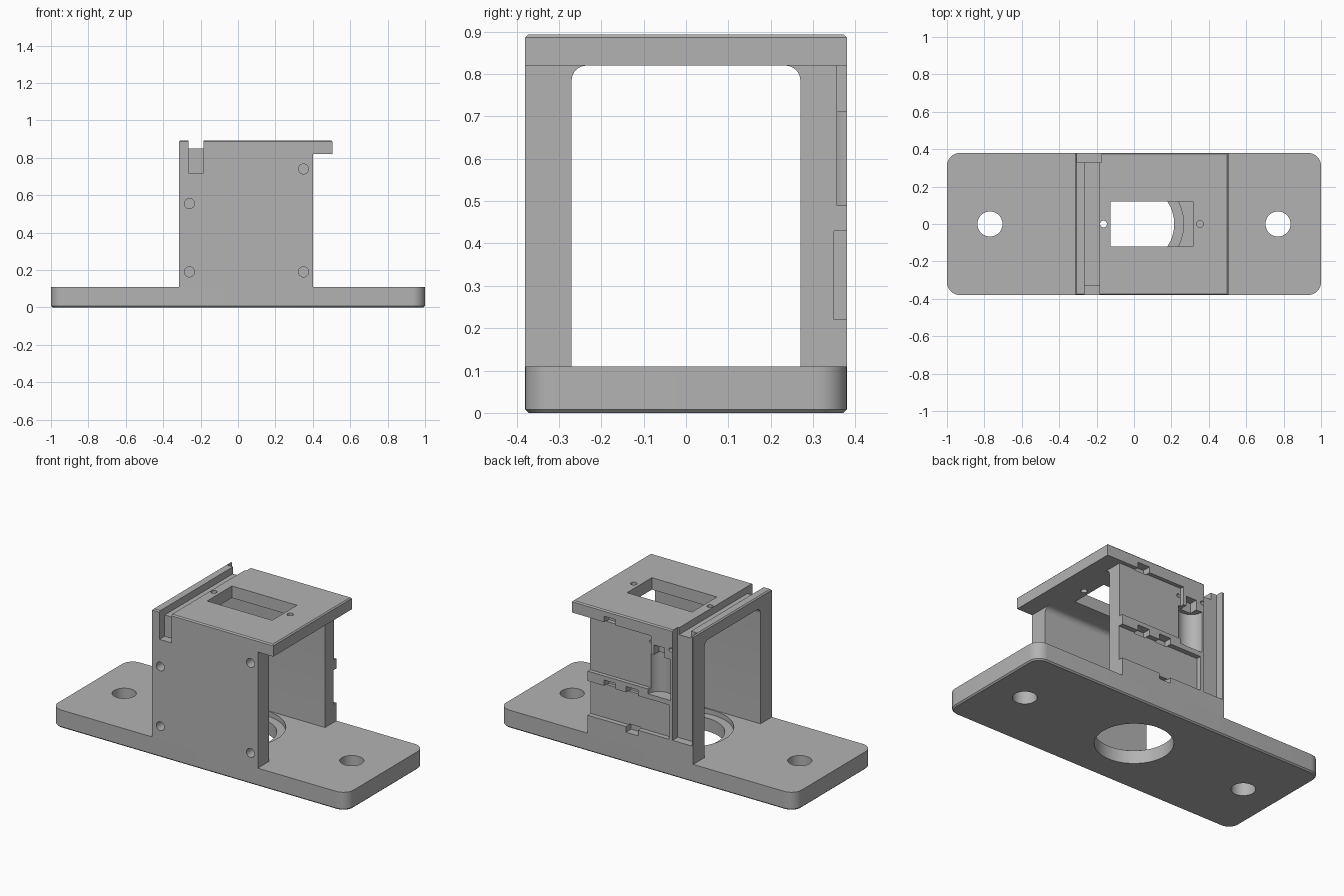
import bpy, bmesh, math
from mathutils import Matrix, Vector

old = bpy.data.objects.get("Cube")
if old:
    bpy.data.objects.remove(old, do_unlink=True)

grey = bpy.data.materials.new("plain grey")
grey.use_nodes = True
colour = (0.45, 0.45, 0.45, 1)
grey.diffuse_color = colour
grey.node_tree.nodes["Principled BSDF"].inputs["Base Color"].default_value = colour


def finish(bm, name):
    bmesh.ops.recalc_face_normals(bm, faces=bm.faces)
    mesh = bpy.data.meshes.new(name)
    bm.to_mesh(mesh)
    bm.free()
    mesh.materials.append(grey)
    ob = bpy.data.objects.new(name, mesh)
    bpy.context.collection.objects.link(ob)
    return ob


def box_mesh(x, y, z):
    bm = bmesh.new()
    bmesh.ops.create_cube(bm, size=1)
    for v in bm.verts:
        for i, (a, b) in enumerate((x, y, z)):
            v.co[i] = a if v.co[i] < 0 else b
    return bm


def box(name, x, y, z):
    return finish(box_mesh(x, y, z), name)


def cylinder(name, centre, radius, length, axis="Z", sides=48):
    bm = bmesh.new()
    turn = Matrix.Rotation(math.pi / 2, 4, "X") if axis == "Y" else Matrix()
    bmesh.ops.create_cone(bm, cap_ends=True, segments=sides, radius1=radius,
                          radius2=radius, depth=length,
                          matrix=Matrix.Translation(centre) @ turn)
    return finish(bm, name)


def cut(ob, cutters):
    for c in cutters:
        c.hide_render = True
        mod = ob.modifiers.new("cut", "BOOLEAN")
        mod.operation = "DIFFERENCE"
        mod.solver = "EXACT"
        mod.object = c
    bpy.context.view_layer.update()
    graph = bpy.context.evaluated_depsgraph_get()
    mesh = bpy.data.meshes.new_from_object(ob.evaluated_get(graph))
    ob.modifiers.clear()
    ob.data = mesh
    for c in cutters:
        bpy.data.objects.remove(c, do_unlink=True)


def smooth(ob):
    bpy.ops.object.select_all(action="DESELECT")
    ob.select_set(True)
    bpy.context.view_layer.objects.active = ob
    bpy.ops.object.shade_smooth_by_angle(angle=math.radians(30))


WIDE = 0.38      # half depth of base and housing
INNER = 0.27     # half width of the tunnel
BASE_TOP, ROOF, TOP = 0.11, 0.82, 0.893

# Base plate: rounded corners, chamfered lower rim
bm = box_mesh((-1, 1), (-WIDE, WIDE), (0, BASE_TOP))
upright = [e for e in bm.edges if abs(e.verts[0].co.z - e.verts[1].co.z) > 0.05]
bmesh.ops.bevel(bm, geom=upright, offset=0.07, segments=10, affect="EDGES", profile=0.5)
rim = [e for e in bm.edges if all(v.co.z < 0.001 for v in e.verts)]
bmesh.ops.bevel(bm, geom=rim, offset=0.008, segments=1, affect="EDGES")
base = finish(bm, "base_plate")
cut(base, [cylinder("bolt_hole", (s * 0.77, 0, 0.05), 0.067, 0.4) for s in (-1, 1)]
    + [cylinder("centre_hole", (0, 0, 0.05), 0.215, 0.4, sides=72),
       cylinder("counterbore", (0, 0, 0.18), 0.265, 0.2, sides=72)])
smooth(base)

# Housing: side profile with top slot and overhanging lid, extruded in depth
profile = [(-0.315, BASE_TOP), (0.40, BASE_TOP), (0.40, ROOF), (0.505, ROOF),
           (0.505, TOP), (-0.185, TOP), (-0.185, 0.85), (-0.265, 0.85),
           (-0.265, TOP), (-0.315, TOP)]
bm = bmesh.new()
face = bm.faces.new([bm.verts.new((x, -WIDE, z)) for x, z in profile])
side = bmesh.ops.extrude_face_region(bm, geom=[face])["geom"]
bmesh.ops.translate(bm, vec=Vector((0, 2 * WIDE, 0)),
                    verts=[g for g in side if isinstance(g, bmesh.types.BMVert)])
bmesh.ops.recalc_face_normals(bm, faces=bm.faces)
slot_x = (-0.185, -0.265)
rim = [e for e in bm.edges if all(v.co.z > TOP - 0.001 for v in e.verts)
       and not any(all(abs(v.co.x - s) < 0.001 for v in e.verts) for s in slot_x)]
bmesh.ops.bevel(bm, geom=rim, offset=0.007, segments=1, affect="EDGES")
housing = finish(bm, "housing")

# Tunnel through the housing with rounded upper corners
bm = box_mesh((-0.6, 0.40), (-INNER, INNER), (0, ROOF))
corners = [e for e in bm.edges if all(v.co.z > 0.5 for v in e.verts)
           and abs(e.verts[0].co.x - e.verts[1].co.x) > 0.5]
bmesh.ops.bevel(bm, geom=corners, offset=0.035, segments=8, affect="EDGES", profile=0.5)
cutters = [finish(bm, "tunnel")]

# Lid window and pin holes
cutters.append(box("window", (-0.125, 0.315), (-0.12, 0.12), (0.7, 1)))
cutters += [cylinder("pin_hole", (x, 0, 0.85), 0.018, 0.3, sides=24) for x in (-0.163, 0.353)]

# Front: slot mouth and blind screw holes
cutters.append(box("slot_mouth", (-0.265, -0.185), (-0.5, -0.33), (0.72, 1)))
cutters += [cylinder("screw_hole", (x, -0.38, z), 0.027, 0.14, "Y", 24)
            for x, z in ((-0.26, 0.555), (-0.26, 0.19), (0.35, 0.19), (0.35, 0.74))]

# Back: two shallow panels, side channel, motor pocket and latch notches
cutters += [
    box("upper_panel", (-0.03, 0.41), (0.356, 0.5), (0.49, ROOF)),
    box("lower_panel", (-0.15, 0.41), (0.35, 0.5), (0.22, 0.43)),
    box("side_channel", (-0.305, -0.175), (0.33, 0.5), (0.22, 1)),
    cylinder("motor_pocket", (-0.085, 0.38, 0.585), 0.075, 0.25, sides=36),
    box("motor_neck", (-0.12, -0.05), (0.33, 0.5), (0.69, 0.77)),
]
cutters += [box("notch", (x - 0.04, x + 0.04), (0.33, 0.5), (z, z + 0.04))
            for x, z in ((0.25, 0.815), (0.25, 0.425), (0.10, 0.425), (0.10, 0.185))]
cutters += [cylinder("peg_hole", (x, 0.38, 0.77), 0.012, 0.08, "Y", 16)
            for x in (-0.015, -0.163)]
cut(housing, cutters)
smooth(housing)
